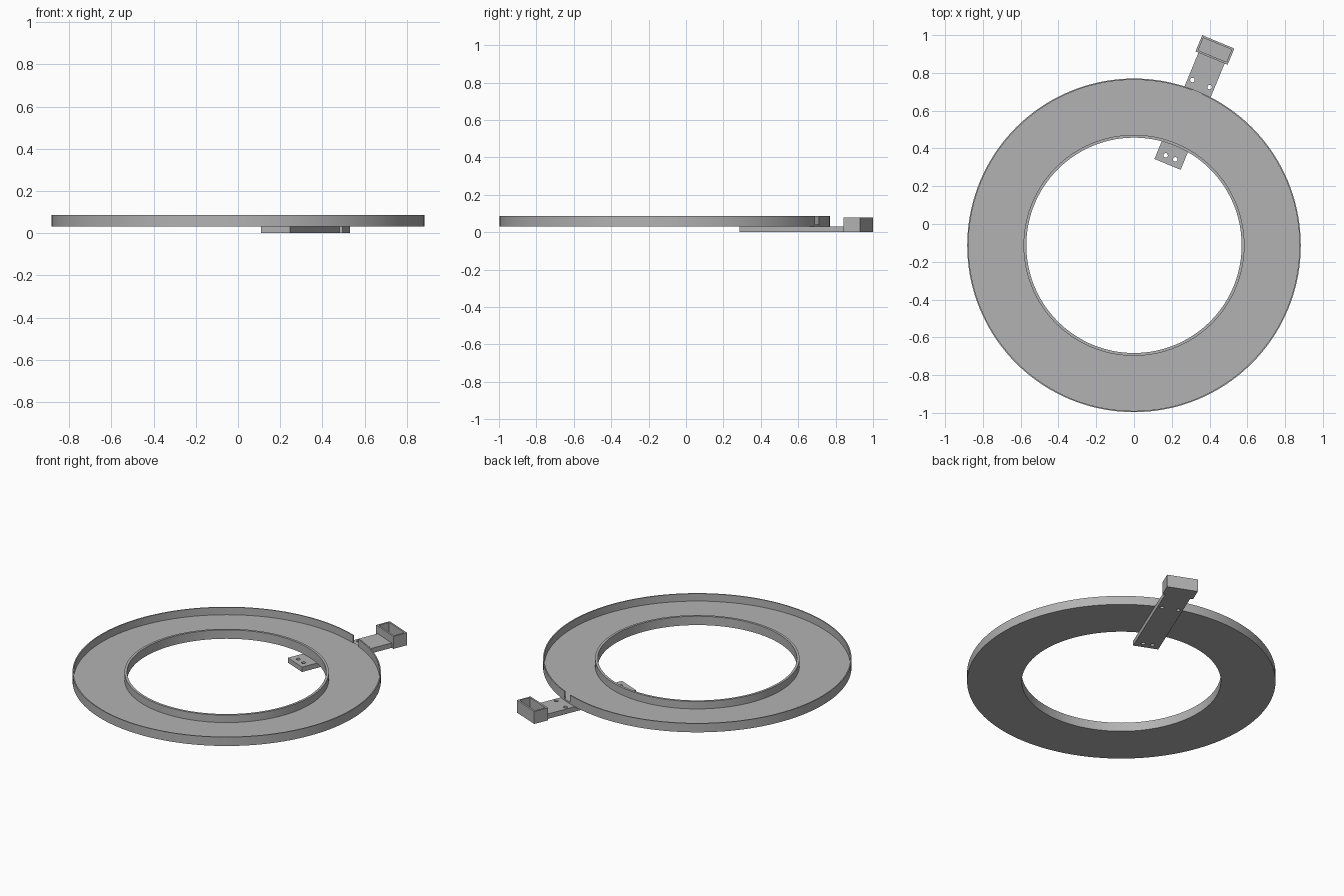
import bpy, bmesh
from math import radians, cos, sin, tau
from mathutils import Matrix

cube = bpy.data.objects.get("Cube")
if cube:
    bpy.data.objects.remove(cube)

RING_Y = -0.113
SEGMENTS = 144
# Local frame of the bracket: x runs outward from the ring centre
BRACKET = Matrix.Translation((0, RING_Y, 0)) @ Matrix.Rotation(radians(67.5), 4, 'Z')

grey = bpy.data.materials.new("plain grey")
grey.use_nodes = True
colour = (0.45, 0.45, 0.45, 1)
grey.diffuse_color = colour
grey.node_tree.nodes["Principled BSDF"].inputs["Base Color"].default_value = colour


def finish(name, bm, matrix):
    bmesh.ops.recalc_face_normals(bm, faces=bm.faces)
    mesh = bpy.data.meshes.new(name)
    bm.to_mesh(mesh)
    bm.free()
    mesh.materials.append(grey)
    obj = bpy.data.objects.new(name, mesh)
    obj.matrix_world = matrix
    bpy.context.collection.objects.link(obj)
    return obj


def block(name, x0, x1, width, z0, z1):
    bm = bmesh.new()
    size = Matrix.Diagonal((x1 - x0, width, z1 - z0, 1))
    place = Matrix.Translation(((x0 + x1) / 2, 0, (z0 + z1) / 2))
    bmesh.ops.create_cube(bm, size=1, matrix=place @ size)
    return finish(name, bm, BRACKET)


def cut(target, cutter):
    cutter.hide_render = True
    cutter.hide_set(True)
    cutter.display_type = 'WIRE'
    mod = target.modifiers.new("cut", 'BOOLEAN')
    mod.operation = 'DIFFERENCE'
    mod.solver = 'EXACT'
    mod.object = cutter
    # Bake the cut and remove the helper
    bpy.context.view_layer.update()
    graph = bpy.context.evaluated_depsgraph_get()
    mesh = bpy.data.meshes.new_from_object(target.evaluated_get(graph))
    target.modifiers.clear()
    target.data = mesh
    bpy.data.objects.remove(cutter)


# Ring tray: U-shaped section turned about the vertical axis
bottom, floor, top = 0.031, 0.040, 0.087
section = [(0.57, bottom), (0.883, bottom), (0.883, top), (0.876, top),
           (0.876, floor), (0.585, floor), (0.585, top), (0.57, top)]
bm = bmesh.new()
loops = []
for i in range(SEGMENTS):
    a = tau * i / SEGMENTS
    loops.append([bm.verts.new((r * cos(a), r * sin(a), z)) for r, z in section])
for i, loop in enumerate(loops):
    following = loops[(i + 1) % SEGMENTS]
    for j in range(len(section)):
        k = (j + 1) % len(section)
        bm.faces.new((loop[j], following[j], following[k], loop[k]))
ring = finish("ring_tray", bm, Matrix.Translation((0, RING_Y, 0)))

# Cable slot through the outer rim
cut(ring, block("slot_cutter", 0.84, 0.92, 0.06, floor, 0.12))

# Flat arm under the ring, with two pairs of screw holes
arm = block("bracket_arm", 0.464, 1.075, 0.15, 0, bottom)
for radius, offset in ((0.504, 0.028), (0.927, 0.049)):
    for side in (-1, 1):
        bm = bmesh.new()
        bmesh.ops.create_cone(bm, cap_ends=True, segments=24, radius1=0.012,
                              radius2=0.012, depth=0.2,
                              matrix=Matrix.Translation((radius, side * offset, 0)))
        cut(arm, finish("hole_cutter", bm, BRACKET))

# Open-topped box at the outer end
box = block("end_box", 1.073, 1.166, 0.184, 0, 0.079)
cut(box, block("pocket_cutter", 1.084, 1.155, 0.162, 0.012, 0.12))

# Smooth round walls, crisp edges
bpy.ops.object.select_all(action='DESELECT')
for obj in (ring, arm):
    obj.select_set(True)
bpy.context.view_layer.objects.active = ring
bpy.ops.object.shade_smooth_by_angle(angle=radians(30))
